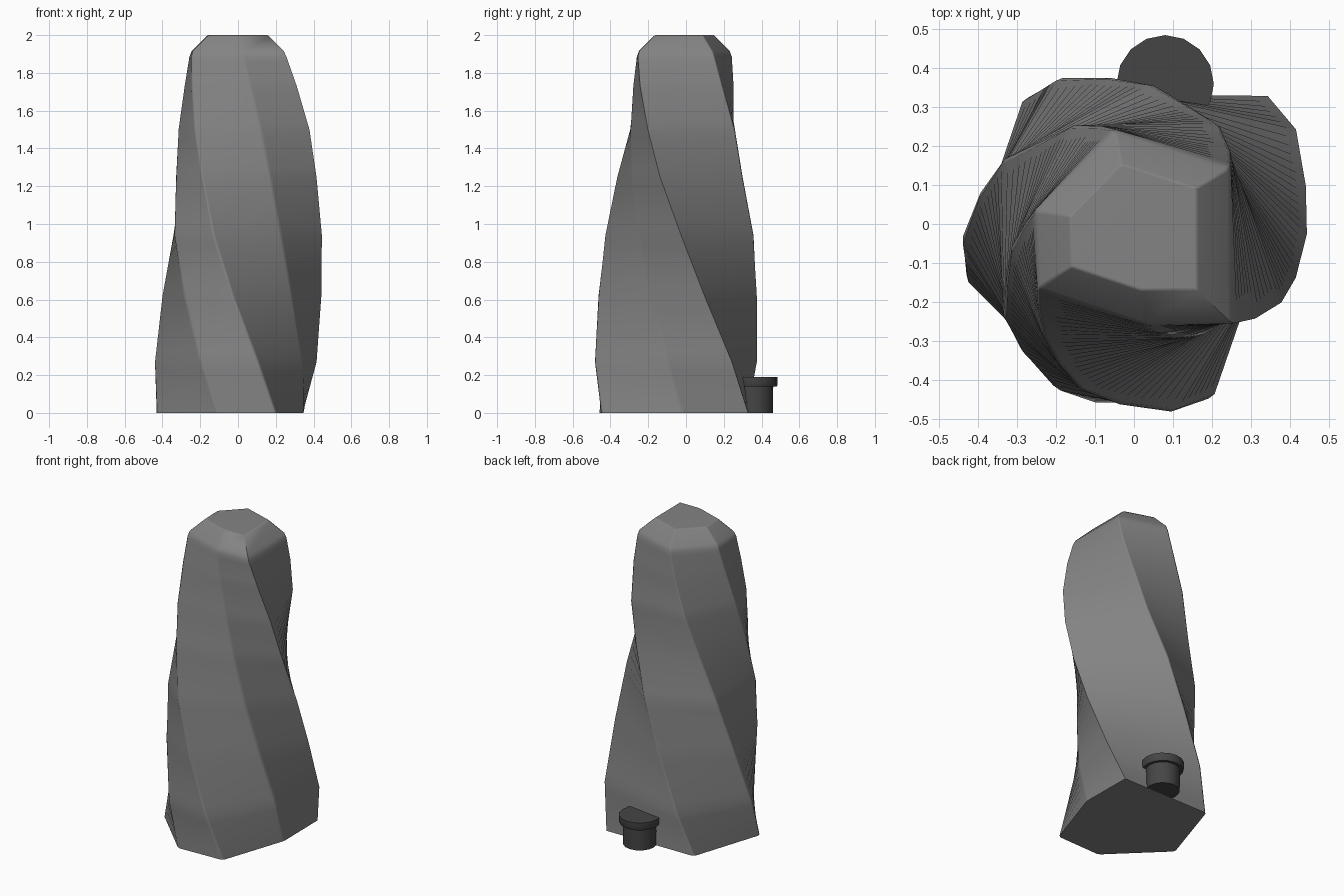
import bpy, bmesh
from math import radians, cos, sin
from mathutils import Matrix, Vector

if "Cube" in bpy.data.objects:
    bpy.data.objects.remove(bpy.data.objects["Cube"])


def finish(bm, name, angle, grey):
    bmesh.ops.recalc_face_normals(bm, faces=bm.faces)
    me = bpy.data.meshes.new(name)
    bm.to_mesh(me)
    bm.free()
    mat = bpy.data.materials.new(name + "_grey")
    mat.diffuse_color = (grey, grey, grey, 1)
    mat.use_nodes = True
    mat.node_tree.nodes["Principled BSDF"].inputs["Base Color"].default_value = mat.diffuse_color
    me.materials.append(mat)
    ob = bpy.data.objects.new(name, me)
    bpy.context.collection.objects.link(ob)
    bpy.ops.object.select_all(action='DESELECT')
    ob.select_set(True)
    bpy.context.view_layer.objects.active = ob
    bpy.ops.object.shade_smooth_by_angle(angle=radians(angle))
    return ob


def loft(bm, rings):
    """Skin stacked closed rings and cap both ends."""
    loops = [[bm.verts.new(p) for p in ring] for ring in rings]
    n = len(loops[0])
    for a, b in zip(loops, loops[1:]):
        for i in range(n):
            j = (i + 1) % n
            bm.faces.new((a[i], a[j], b[j], b[i]))
    bm.faces.new(loops[0][::-1])
    bm.faces.new(loops[-1])


def chamfer(points, d):
    """Cut the corners of a 2D outline by d, keeping the first one sharp."""
    pts = [Vector(p) for p in points]
    out = [pts[0]]
    for i in range(1, len(pts)):
        for q in (pts[i - 1], pts[(i + 1) % len(pts)]):
            out.append(pts[i] + (q - pts[i]).normalized() * d)
    return out


# Twisted tower: irregular hexagon, turned 90 degrees while it tapers
section = chamfer([(.386, .391), (-.24, .387), (-.391, -.078),
                   (-.067, -.397), (.246, -.386), (.39, .042)], .012)
# height, scale, centre x, centre y
levels = [(0, 1, -.043, -.062), (.27, 1, -.047, -.053),
          (.62, .93, -.05, -.043), (.94, .89, -.045, -.033),
          (1.25, .82, -.022, -.03), (1.5, .78, -.008, -.016),
          (1.73, .705, 0, -.012), (1.885, .648, 0, -.008),
          (1.915, .62, 0, -.008), (1.992, .425, 0, -.008),
          (2.0, .40, 0, -.008)]
coarse = []
for z, s, cx, cy in levels:
    rot = Matrix.Rotation(radians(-90 * min(z / 1.9, 1)), 3, 'Z')
    coarse.append([rot @ Vector((p.x * s, p.y * s, 0)) + Vector((cx, cy, z))
                   for p in section])
# in-between rings keep the twisted sides smooth
STEPS = 6
rings = [coarse[0]]
for k, (a, b) in enumerate(zip(coarse, coarse[1:])):
    steps = STEPS if levels[k + 1][0] < 1.9 else 1
    for t in range(1, steps + 1):
        rings.append([p.lerp(q, t / steps) for p, q in zip(a, b)])
bm = bmesh.new()
loft(bm, rings)
tower = finish(bm, "twisted_tower", 55, .23)
# keep the broad sides flat and only the narrow edges soft
tower.modifiers.new("flat_sides", 'WEIGHTED_NORMAL').keep_sharp = True

# Small capped stub at the back of the base
SIDES = 16
profile = [(.1, 0), (.102, .14), (.12, .14), (.125, .15), (.125, .19)]
bm = bmesh.new()
loft(bm, [[(.08 + r * cos(radians(360 * i / SIDES)),
            .36 + r * sin(radians(360 * i / SIDES)), z)
           for i in range(SIDES)] for r, z in profile])
finish(bm, "back_stub", 35, .06)
